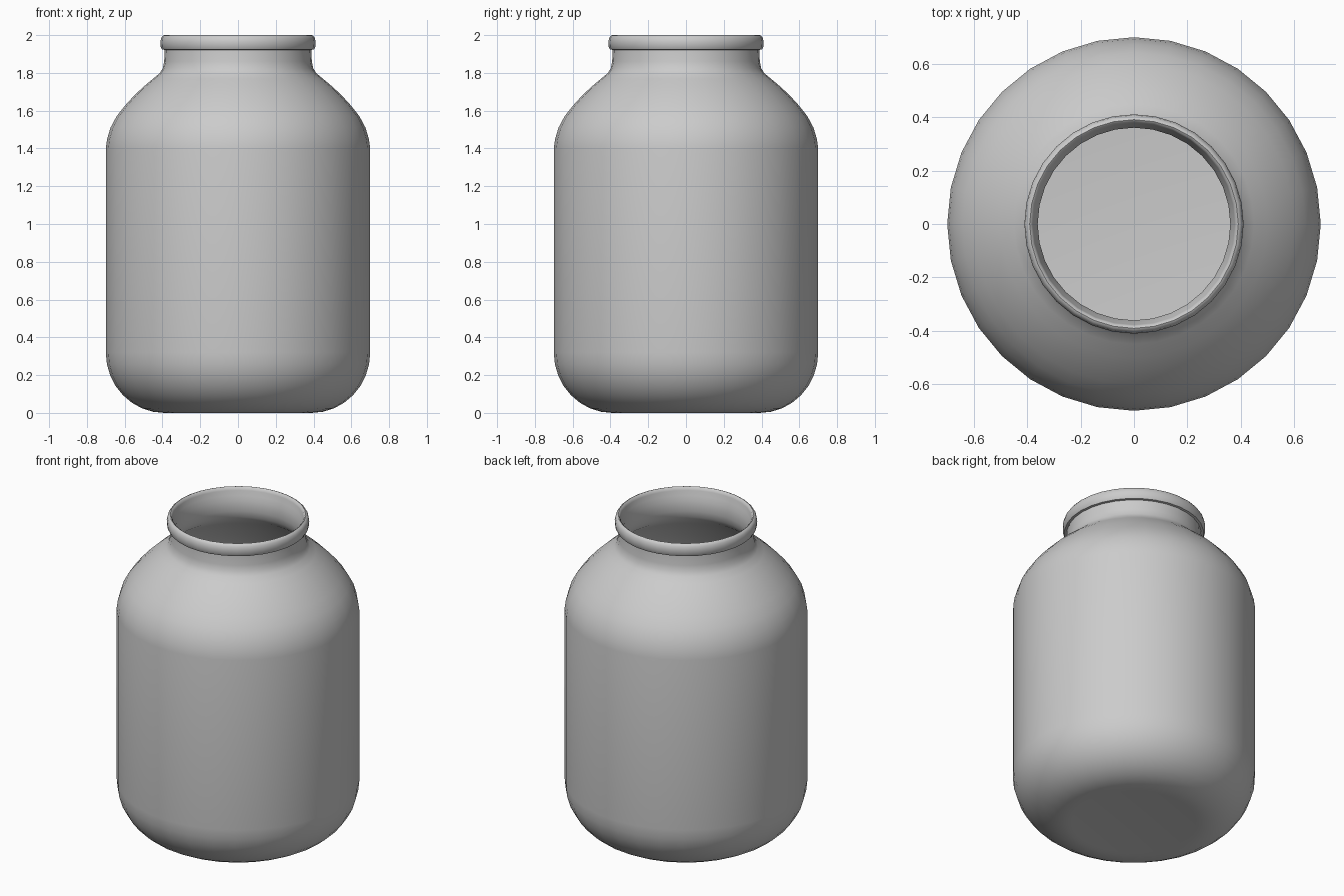
import bpy, bmesh, math
from mathutils import Vector

if "Cube" in bpy.data.objects:
    bpy.data.objects.remove(bpy.data.objects["Cube"])

SEGMENTS = 32
WALL = 0.03


def offset(points, d):
    """Shift an upward-running outer profile inward by d along its normals."""
    out = []
    for i, p in enumerate(points):
        a = Vector(points[max(i - 1, 0)])
        b = Vector(points[min(i + 1, len(points) - 1)])
        t = (b - a).normalized()
        out.append((p[0] - t.y * d, p[1] + t.x * d))
    return out


def lathe(name, profile):
    bm = bmesh.new()
    verts = [bm.verts.new((r, 0, z)) for r, z in profile]
    edges = [bm.edges.new(pair) for pair in zip(verts, verts[1:])]
    bmesh.ops.spin(bm, geom=verts + edges, axis=(0, 0, 1), cent=(0, 0, 0),
                   angle=math.tau, steps=SEGMENTS, use_duplicate=False)
    bmesh.ops.remove_doubles(bm, verts=bm.verts, dist=0.0005)
    bmesh.ops.recalc_face_normals(bm, faces=bm.faces)
    mesh = bpy.data.meshes.new(name)
    bm.to_mesh(mesh)
    bm.free()
    obj = bpy.data.objects.new(name, mesh)
    bpy.context.collection.objects.link(obj)
    bpy.context.view_layer.objects.active = obj
    obj.select_set(True)
    bpy.ops.object.shade_smooth_by_angle(angle=math.radians(50))
    obj.select_set(False)
    return obj


# Rounded base, straight wall, shoulder and neck
base = [(0.39 + 0.31 * math.sin(a), 0.32 - 0.32 * math.cos(a))
        for a in (math.pi / 2 * i / 8 for i in range(9))]
shoulder = [(0.70, 1.40), (0.693, 1.45), (0.675, 1.51), (0.643, 1.57),
            (0.60, 1.625), (0.55, 1.68), (0.50, 1.727), (0.45, 1.769),
            (0.415, 1.798), (0.398, 1.825), (0.391, 1.86)]
outer = base + shoulder

# Rounded lip, flaring slightly at the mouth
lip = [(0.388, 1.922), (0.402, 1.924), (0.41, 1.94), (0.411, 1.965),
       (0.407, 1.985), (0.398, 1.997), (0.391, 2.0), (0.383, 1.995),
       (0.378, 1.98), (0.372, 1.95), (0.361, 1.92)]

inner = offset(outer, WALL)[::-1]
lathe("jar", [(0, 0.005), (0.36, 0.003)] + outer + lip + inner + [(0, WALL)])
